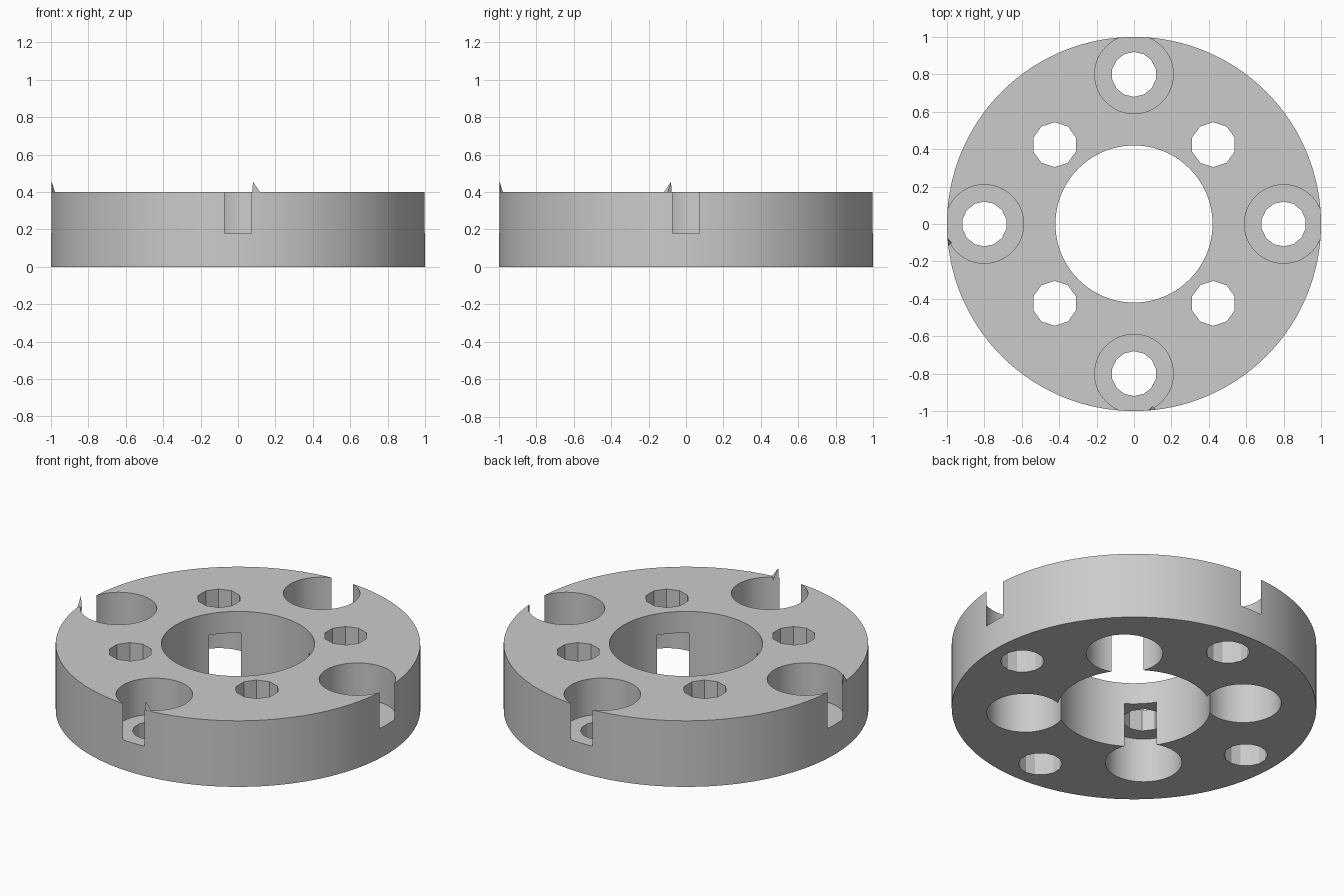
import bpy, bmesh, math
from mathutils import Matrix, Vector

cube = bpy.data.objects.get("Cube")
if cube:
    bpy.data.objects.remove(cube)

metal = bpy.data.materials.new("plain grey")
metal.use_nodes = True
grey = (0.6, 0.6, 0.6, 1)
metal.diffuse_color = grey
metal.node_tree.nodes["Principled BSDF"].inputs["Base Color"].default_value = grey


def add_object(name, bm):
    mesh = bpy.data.meshes.new(name)
    bmesh.ops.recalc_face_normals(bm, faces=bm.faces)
    bm.to_mesh(mesh)
    bm.free()
    obj = bpy.data.objects.new(name, mesh)
    bpy.context.collection.objects.link(obj)
    obj.data.materials.append(metal)
    return obj


def cylinder(bm, x, y, radius, low, high, sides):
    bmesh.ops.create_cone(bm, cap_ends=True, segments=sides, radius1=radius,
                          radius2=radius, depth=high - low,
                          matrix=Matrix.Translation((x, y, (low + high) / 2)))


def drill(target, name, distance, start, count, radius, low, high, sides):
    """Cut a ring of equal holes into the target."""
    bm = bmesh.new()
    for i in range(count):
        a = start + i * math.tau / count
        cylinder(bm, distance * math.cos(a), distance * math.sin(a),
                 radius, low, high, sides)
    cutter = add_object(name, bm)
    mod = target.modifiers.new(name, 'BOOLEAN')
    mod.operation = 'DIFFERENCE'
    mod.solver = 'EXACT'
    mod.object = cutter
    bpy.context.view_layer.objects.active = target
    bpy.ops.object.modifier_apply(modifier=name)
    bpy.data.objects.remove(cutter)


# Flange disc with central bore
HEIGHT = 0.4
bm = bmesh.new()
cylinder(bm, 0, 0, 1, 0, HEIGHT, 128)
disc = add_object("flange_disc", bm)
drill(disc, "central_bore", 0, 0, 1, 0.42, -0.1, 0.5, 96)

# Bolt holes on the axes, recessed from the top and open at the rim
drill(disc, "top_recess", 0.8, 0, 4, 0.21, 0.18, 0.5, 64)
drill(disc, "bolt_hole", 0.8, 0, 4, 0.12, -0.1, 0.3, 14)

# Diagonal holes, recessed from below and open into the central bore
drill(disc, "bottom_recess", 0.6, math.pi / 4, 4, 0.21, -0.1, 0.27, 64)
drill(disc, "diagonal_hole", 0.6, math.pi / 4, 4, 0.12, 0.2, 0.5, 10)

# Small pointed burrs beside the front and right-hand rim notches
for name, mirrored in (("front_burr", False), ("right_burr", True)):
    points = [(0.08, -0.996, 0.455), (0.075, -0.996, 0.38),
              (0.125, -0.991, 0.39), (0.1, -0.975, 0.39)]
    if mirrored:
        points = [(y, -x, z) for x, y, z in points]
    bm = bmesh.new()
    for p in points:
        bm.verts.new(Vector(p))
    bmesh.ops.convex_hull(bm, input=bm.verts)
    add_object(name, bm)

# Smooth round walls, sharp rims
bpy.ops.object.select_all(action='DESELECT')
disc.select_set(True)
bpy.context.view_layer.objects.active = disc
bpy.ops.object.shade_smooth_by_angle(angle=math.radians(20))
